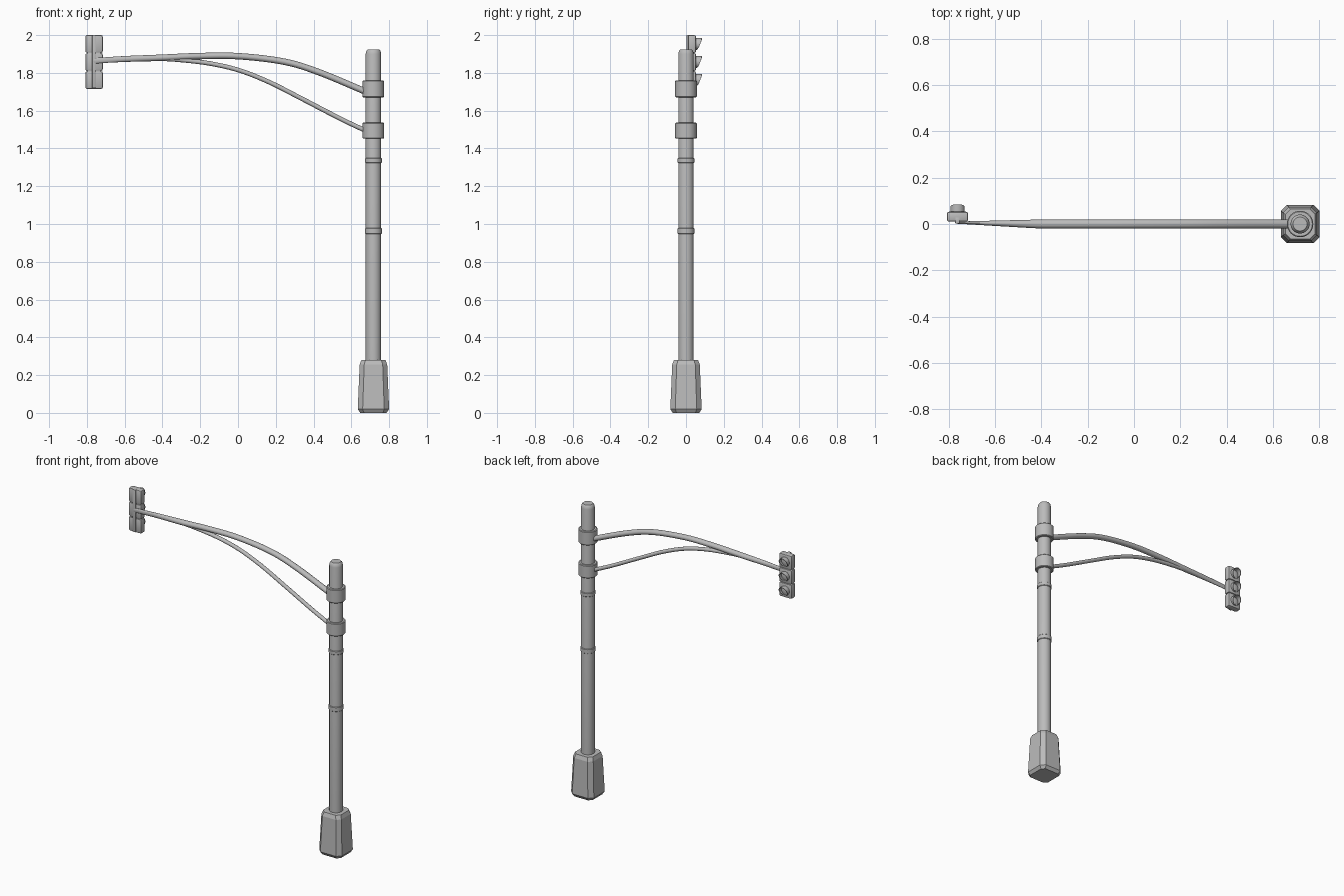
import bpy, bmesh, math
from mathutils import Vector

cube = bpy.data.objects.get("Cube")
if cube:
    bpy.data.objects.remove(cube, do_unlink=True)

POLE_X, SIGNAL_X = 0.717, -0.762

metal = bpy.data.materials.new("grey_metal")
metal.use_nodes = True
GREY = (0.5, 0.5, 0.5, 1)
metal.diffuse_color = GREY
metal.node_tree.nodes["Principled BSDF"].inputs["Base Color"].default_value = GREY


def finish(name, bm, smooth=True):
    bmesh.ops.recalc_face_normals(bm, faces=bm.faces)
    mesh = bpy.data.meshes.new(name)
    bm.to_mesh(mesh)
    bm.free()
    mesh.materials.append(metal)
    obj = bpy.data.objects.new(name, mesh)
    bpy.context.collection.objects.link(obj)
    if smooth:
        bpy.ops.object.select_all(action='DESELECT')
        obj.select_set(True)
        bpy.context.view_layer.objects.active = obj
        bpy.ops.object.shade_smooth_by_angle(angle=math.radians(35))
    return obj


def loft(name, rings, smooth=True):
    """Skin a list of equal point rings and cap both ends."""
    bm = bmesh.new()
    loops = [[bm.verts.new(p) for p in ring] for ring in rings]
    n = len(loops[0])
    for a, b in zip(loops, loops[1:]):
        for i in range(n):
            j = (i + 1) % n
            bm.faces.new((a[i], a[j], b[j], b[i]))
    bm.faces.new(loops[0])
    bm.faces.new(loops[-1])
    return finish(name, bm, smooth)


def circle(n):
    return [(math.cos(t), math.sin(t)) for t in (2 * math.pi * i / n for i in range(n))]


def lathe(name, profile, n=32):
    return loft(name, [[(POLE_X + r * c, r * s, z) for c, s in circle(n)] for r, z in profile])


def octagon(half, cut, z):
    k = half - cut
    pts = [(half, -k), (half, k), (k, half), (-k, half),
           (-half, k), (-half, -k), (-k, -half), (k, -half)]
    return [(POLE_X + x, y, z) for x, y in pts]


def box(name, x, y, z, bevel):
    """Bevelled box from (min, max) ranges."""
    bm = bmesh.new()
    bmesh.ops.create_cube(bm, size=1)
    for v in bm.verts:
        v.co = Vector([sum(r) / 2 + c * (r[1] - r[0]) for c, r in zip(v.co, (x, y, z))])
    bmesh.ops.bevel(bm, geom=bm.edges[:], offset=bevel, segments=2, profile=0.5, affect='EDGES')
    return finish(name, bm)


# Tapered pedestal with cut corners
loft("pedestal", [octagon(0.07, 0.02, 0), octagon(0.083, 0.026, 0.02),
                  octagon(0.073, 0.024, 0.255), octagon(0.064, 0.022, 0.28)], smooth=False)

# Pole with rounded top, thin seams and arm clamps
lathe("pole", [(0.041, 0.27), (0.041, 1.9), (0.037, 1.917), (0.03, 1.925)])
for name, z0, z1 in (("lower_seam", 0.947, 0.98), ("upper_seam", 1.322, 1.35)):
    lathe(name, [(0.04, z0), (0.0445, z0 + 0.004), (0.0445, z1 - 0.004), (0.04, z1)])
for name, z0, z1 in (("lower_clamp", 1.452, 1.537), ("upper_clamp", 1.67, 1.76)):
    lathe(name, [(0.053, z0), (0.057, z0 + 0.004), (0.057, z1 - 0.004), (0.053, z1)])


def spline(pts, steps=6):
    """Catmull-Rom curve through (x, z) points."""
    p = [Vector(q) for q in pts]
    p = [2 * p[0] - p[1]] + p + [2 * p[-1] - p[-2]]
    out = []
    for a, b, c, d in zip(p, p[1:], p[2:], p[3:]):
        for i in range(steps):
            t = i / steps
            out.append(0.5 * (2 * b + (c - a) * t + (2 * a - 5 * b + 4 * c - d) * t ** 2
                              + (3 * b - a - 3 * c + d) * t ** 3))
    return out + [p[-2]]


def arm(name, pts, height, depth):
    """Oval tube in the xz plane, flattened towards the signal end."""
    path = spline(pts)
    rings = []
    for i, q in enumerate(path):
        d = (path[min(i + 1, len(path) - 1)] - path[max(i - 1, 0)]).normalized()
        f = min(1, max(0, (-q.x - 0.42) / 0.34))
        ry, y0 = depth * (1 - 0.75 * f), 0.006 * f
        rz = height * (1 - 0.15 * f)
        rings.append([(q.x - d.y * rz * s, y0 + ry * c, q.y + d.x * rz * s) for c, s in circle(16)])
    return loft(name, rings)


arm("upper_arm", [(0.69, 1.694), (0.663, 1.706), (0.43, 1.803), (0.246, 1.859), (0.008, 1.888),
                  (-0.2, 1.889), (-0.41, 1.88), (-0.59, 1.874), (-0.765, 1.864)], 0.017, 0.019)
arm("lower_brace", [(0.69, 1.489), (0.663, 1.5), (0.537, 1.56), (0.325, 1.67), (0.167, 1.75),
                    (0.008, 1.813), (-0.15, 1.85), (-0.31, 1.869), (-0.42, 1.876)], 0.012, 0.013)

# Signal head: back spine, three housings with lens and slanted visor
box("signal_spine", (SIGNAL_X - 0.01, SIGNAL_X + 0.01), (0.002, 0.03), (1.72, 2.0), 0.002)
box("signal_core", (SIGNAL_X - 0.036, SIGNAL_X + 0.036), (0.016, 0.046), (1.725, 1.99), 0.004)
for i, label in enumerate(("bottom", "middle", "top")):
    zc = 1.762 + 0.0955 * i
    box(label + "_housing", (SIGNAL_X - 0.046, SIGNAL_X + 0.046), (0.01, 0.053),
        (zc - 0.047, zc + 0.047), 0.009)

    def disc(r, y):
        return [(SIGNAL_X + r * c, y, zc + r * s) for c, s in circle(24)]
    loft(label + "_lens", [disc(0.026, 0.048), disc(0.024, 0.056), disc(0.013, 0.06)])

    # Open visor: outer and inner walls, long above and short below
    def lip(r):
        return [(SIGNAL_X + r * c, 0.056 + 0.029 * (0.5 + 0.5 * s) ** 0.6, zc + r * s)
                for c, s in circle(24)]
    bm = bmesh.new()
    loops = [[bm.verts.new(p) for p in ring]
             for ring in (disc(0.031, 0.048), lip(0.031), lip(0.027), disc(0.027, 0.048))]
    for a, b in zip(loops, loops[1:] + loops[:1]):
        for k in range(24):
            m = (k + 1) % 24
            bm.faces.new((a[k], a[m], b[m], b[k]))
    finish(label + "_visor", bm)
